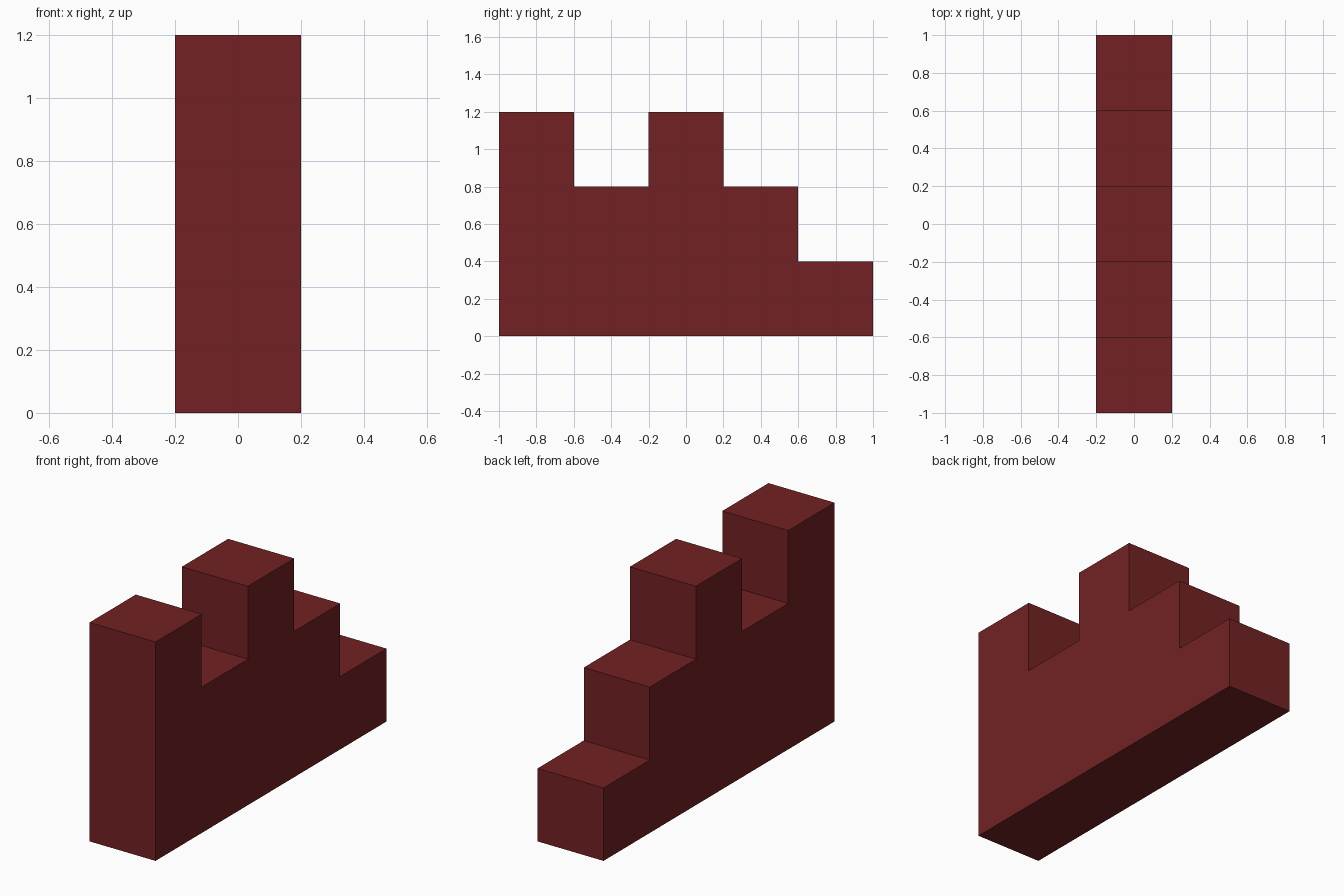
import bpy, bmesh

if "Cube" in bpy.data.objects:
    bpy.data.objects.remove(bpy.data.objects["Cube"])

CELL = 0.4                      # block size
HEIGHTS = [3, 2, 3, 2, 1]       # blocks per column, front to back

# Single flat colour
red = bpy.data.materials.new("dark red")
red.diffuse_color = (0.17, 0.0155, 0.0175, 1)
red.use_nodes = True
red.node_tree.nodes["Principled BSDF"].inputs["Base Color"].default_value = red.diffuse_color

# Stepped side profile (y, z)
profile = [(1.0, 0.0), (-1.0, 0.0)]
for i, h in enumerate(HEIGHTS):
    y = -1.0 + i * CELL
    profile += [(y, h * CELL), (y + CELL, h * CELL)]

# Extrude the profile across x
bm = bmesh.new()
face = bm.faces.new([bm.verts.new((-CELL / 2, y, z)) for y, z in profile])
extruded = bmesh.ops.extrude_face_region(bm, geom=[face], use_keep_orig=True)
verts = [g for g in extruded["geom"] if isinstance(g, bmesh.types.BMVert)]
bmesh.ops.translate(bm, verts=verts, vec=(CELL, 0, 0))
bmesh.ops.recalc_face_normals(bm, faces=bm.faces)

mesh = bpy.data.meshes.new("stepped_wall")
bm.to_mesh(mesh)
bm.free()
mesh.materials.append(red)
wall = bpy.data.objects.new("stepped_wall", mesh)
bpy.context.collection.objects.link(wall)
